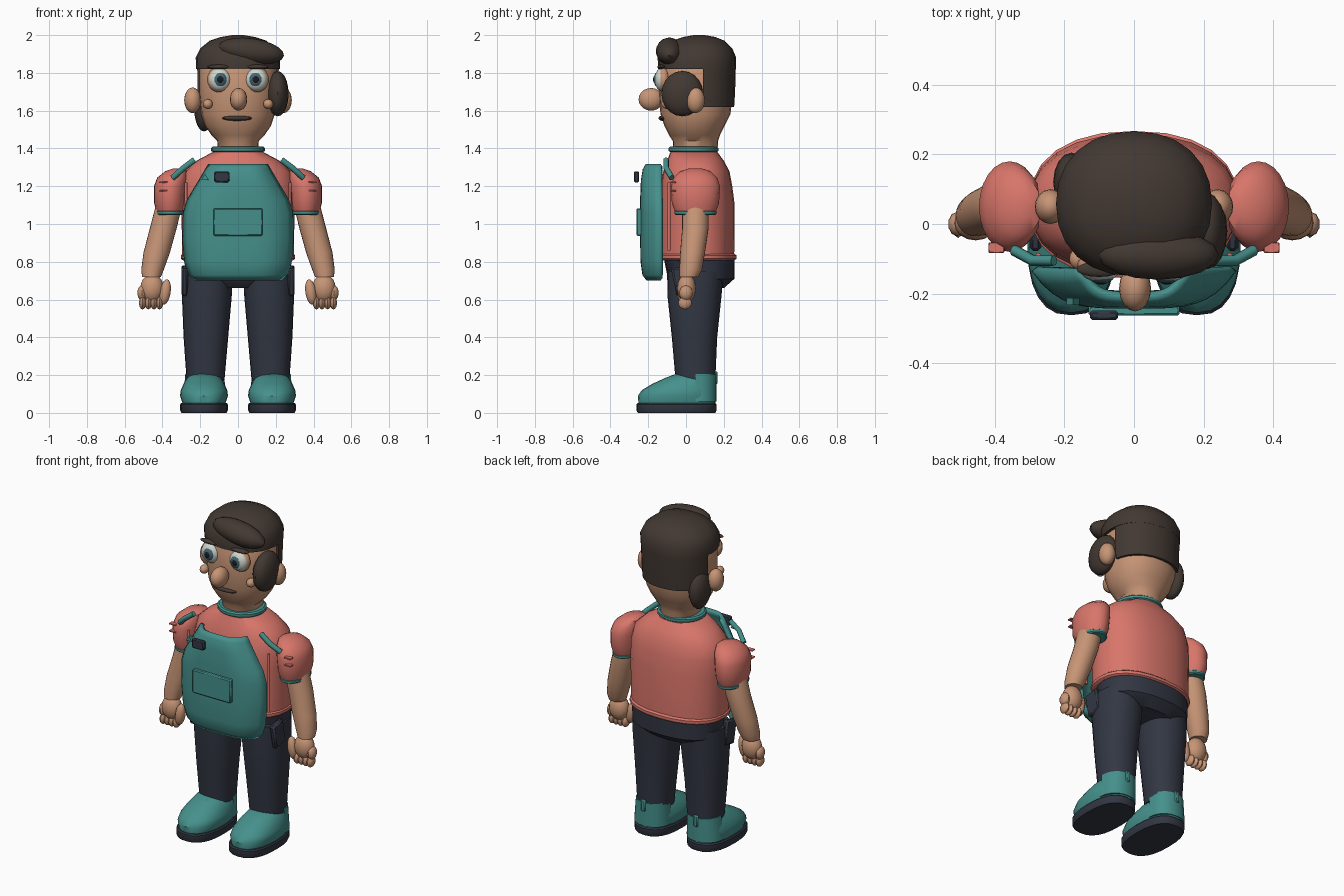
import bpy, bmesh, math
from mathutils import Matrix, Vector, Euler

if "Cube" in bpy.data.objects:
    bpy.data.objects.remove(bpy.data.objects["Cube"])


def material(name, r, g, b):
    m = bpy.data.materials.new(name)
    m.use_nodes = True
    m.diffuse_color = (r, g, b, 1)
    m.node_tree.nodes["Principled BSDF"].inputs["Base Color"].default_value = (r, g, b, 1)
    return m


SKIN = material("skin", .57, .30, .18)
HAIR = material("dark brown", .055, .04, .032)
CORAL = material("coral", .69, .18, .145)
TEAL = material("teal", .06, .28, .26)
NAVY = material("navy", .032, .038, .056)
WHITE = material("eye white", .62, .67, .62)
IRIS = material("iris blue", .06, .13, .16)
PUPIL = material("pupil black", .01, .012, .018)


def finish(bm, name, mat, angle=40):
    bmesh.ops.recalc_face_normals(bm, faces=bm.faces)
    me = bpy.data.meshes.new(name)
    bm.to_mesh(me)
    bm.free()
    me.materials.append(mat)
    ob = bpy.data.objects.new(name, me)
    bpy.context.collection.objects.link(ob)
    bpy.ops.object.select_all(action='DESELECT')
    ob.select_set(True)
    bpy.context.view_layer.objects.active = ob
    bpy.ops.object.shade_smooth_by_angle(angle=math.radians(angle))
    return ob


def ball(name, loc, size, mat, rot=(0, 0, 0), seg=16):
    bm = bmesh.new()
    mtx = Matrix.LocRotScale(Vector(loc), Euler(rot), Vector(size))
    bmesh.ops.create_uvsphere(bm, u_segments=seg, v_segments=10, radius=1, matrix=mtx)
    return finish(bm, name, mat)


def box(name, loc, size, mat, rot=(0, 0, 0), bevel=.006):
    bm = bmesh.new()
    mtx = Matrix.LocRotScale(Vector(loc), Euler(rot), Vector(size))
    bmesh.ops.create_cube(bm, size=1, matrix=mtx)
    bmesh.ops.bevel(bm, geom=bm.edges[:], offset=bevel, segments=1, affect='EDGES')
    return finish(bm, name, mat)


def loft(name, rings, mat, side=1, p=2, seg=24, cut_y=None):
    """Stack of rounded rings (z, x, y, half width, half depth), capped at both ends."""
    bm = bmesh.new()

    def bend(v):
        return math.copysign(abs(v) ** (2 / p), v)

    loops = []
    for z, cx, cy, rx, ry in rings:
        angles = [2 * math.pi * i / seg for i in range(seg)]
        loops.append([bm.verts.new((side * cx + rx * bend(math.cos(a)),
                                    cy + ry * bend(math.sin(a)), z)) for a in angles])
    for a, b in zip(loops, loops[1:]):
        for i in range(seg):
            j = (i + 1) % seg
            bm.faces.new((a[i], a[j], b[j], b[i]))
    bm.faces.new(loops[0])
    bm.faces.new(loops[-1])
    if cut_y is not None:
        bmesh.ops.bisect_plane(bm, geom=bm.verts[:] + bm.edges[:] + bm.faces[:],
                               plane_co=(0, cut_y, 0), plane_no=(0, 1, 0), clear_inner=True)
        bmesh.ops.holes_fill(bm, edges=[e for e in bm.edges if e.is_boundary])
    return finish(bm, name, mat)


def band(name, z, h, x, y, rx, ry, mat, side=1, p=2):
    t = h * .3
    return loft(name, [(z - h / 2, x, y, rx - t, ry - t), (z - h / 4, x, y, rx, ry),
                       (z + h / 4, x, y, rx, ry), (z + h / 2, x, y, rx - t, ry - t)], mat, side, p)


def rod(name, points, radius, mat):
    cu = bpy.data.curves.new(name, 'CURVE')
    cu.dimensions = '3D'
    cu.bevel_depth = radius
    cu.bevel_resolution = 1
    cu.use_fill_caps = True
    sp = cu.splines.new('POLY')
    sp.points.add(len(points) - 1)
    for pt, co in zip(sp.points, points):
        pt.co = (*co, 1)
    cu.materials.append(mat)
    ob = bpy.data.objects.new(name, cu)
    bpy.context.collection.objects.link(ob)
    bpy.ops.object.select_all(action='DESELECT')
    ob.select_set(True)
    bpy.context.view_layer.objects.active = ob
    bpy.ops.object.convert(target='MESH')


# Head and neck
loft("head", [(1.36, 0, .05, .105, .115), (1.44, 0, .05, .11, .12), (1.47, 0, .045, .14, .135),
              (1.52, 0, .045, .175, .16), (1.58, 0, .05, .195, .185), (1.68, 0, .052, .205, .195),
              (1.84, 0, .052, .205, .195), (1.92, 0, .055, .15, .15)], SKIN, p=2.2)
ball("nose", (.003, -.185, 1.66), (.046, .066, .06), SKIN)
ball("mouth", (-.005, -.122, 1.56), (.08, .024, .014), HAIR)

# Hair
loft("hair_cap", [(1.82, 0, .058, .222, .206), (1.88, 0, .058, .224, .208), (1.93, 0, .06, .2, .185),
                  (1.97, 0, .065, .15, .14), (1.99, 0, .07, .09, .085), (2.0, 0, .07, .03, .03)], HAIR, p=2.2)
loft("back_hair", [(1.62, 0, .055, .212, .2), (1.7, 0, .055, .217, .205), (1.84, 0, .058, .22, .206)],
     HAIR, p=2.2, cut_y=.09)
ball("quiff", (.07, -.088, 1.915), (.175, .072, .068), HAIR, (0, .14, 0))
ball("left_hair_tuft", (.21, -.02, 1.69), (.058, .11, .12), HAIR)
ball("right_hair_tuft", (-.18, .12, 1.61), (.052, .085, .12), HAIR)

# Torso and hips
loft("shirt", [(.81, 0, .055, .295, .2), (1.1, 0, .055, .3, .203), (1.2, 0, .055, .3, .19),
               (1.28, 0, .055, .28, .175), (1.335, 0, .05, .22, .15), (1.38, 0, .042, .135, .125)], CORAL, p=2.3)
band("shirt_hem", .825, .035, 0, .055, .302, .212, CORAL, p=2.3)
band("collar", 1.395, .03, 0, .04, .142, .132, TEAL)
loft("hips", [(.66, 0, .08, .2, .12), (.71, 0, .08, .275, .176), (.82, 0, .07, .285, .188)], NAVY, p=2.3)

# Apron: curved shell with narrowed bib
bm = bmesh.new()
COLS = 20
grid = []
for z, half, inset in [(.70, .23, .035), (.73, .262, .012), (.8, .285, .002), (.92, .295, 0), (1.06, .292, 0),
                       (1.13, .27, 0), (1.23, .21, .004), (1.29, .175, .014), (1.318, .158, .03)]:
    us = [-1 + 2 * i / COLS for i in range(COLS + 1)]
    grid.append([bm.verts.new((u * half, -.243 + inset + (.108 - inset) * abs(u) ** 4, z)) for u in us])
for a, b in zip(grid, grid[1:]):
    for i in range(COLS):
        bm.faces.new((a[i], a[i + 1], b[i + 1], b[i]))
apron = finish(bm, "apron", TEAL)
thick = apron.modifiers.new("thickness", 'SOLIDIFY')
thick.thickness = .022
box("apron_pocket", (0, -.248, 1.01), (.262, .03, .145), TEAL)
box("name_badge", (-.086, -.262, 1.25), (.08, .026, .058), NAVY)
bm = bmesh.new()
bmesh.ops.create_cone(bm, cap_ends=True, segments=3, radius1=.022, radius2=.022, depth=.02,
                      matrix=Matrix.Translation((-.175, -.222, 1.245)) @ Matrix.Rotation(math.pi / 2, 4, 'X'))
finish(bm, "bib_triangle", TEAL)

# Mirrored parts
for s, label in ((1, "left"), (-1, "right")):
    def n(part):
        return label + "_" + part

    # Face
    ball(n("ear"), (s * .24, .05, 1.655), (.045, .05, .068), SKIN)
    ball(n("cheek"), (s * .16, -.1, 1.635), (.026, .03, .026), SKIN)
    ball(n("eyelid"), (s * .098, -.118, 1.765), (.066, .036, .068), SKIN)
    ball(n("eye"), (s * .098, -.13, 1.765), (.058, .036, .06), WHITE)
    ball(n("iris"), (s * .094, -.152, 1.765), (.036, .019, .038), IRIS)
    ball(n("pupil"), (s * .094, -.163, 1.765), (.02, .011, .021), PUPIL)
    ball(n("brow"), (s * .1, -.13, 1.832), (.065, .022, .012), HAIR)

    # Sleeve and stitches
    loft(n("sleeve"), [(1.065, .36, .05, .072, .108), (1.11, .36, .05, .084, .125), (1.2, .357, .05, .088, .13),
                       (1.245, .345, .05, .083, .115), (1.28, .325, .05, .06, .08),
                       (1.295, .315, .05, .025, .03)], CORAL, s)
    band(n("sleeve_cuff"), 1.06, .024, .36, .05, .076, .112, TEAL, s)
    for z in (1.175, 1.22):
        box(n("sleeve_stitch"), (s * .395, -.068, z), (.045, .03, .008), CORAL, bevel=.002)

    # Arm and hand
    loft(n("arm"), [(1.14, .36, .05, .06, .065), (1.08, .37, .05, .07, .07), (.98, .395, .05, .071, .07),
                    (.85, .43, .035, .07, .066), (.76, .452, .025, .06, .06), (.72, .458, .015, .05, .05)], SKIN, s)
    ball(n("palm"), (s * .455, .003, .66), (.062, .05, .075), SKIN)
    for i in range(4):
        ball(n("finger"), (s * (.415 + .03 * i), -.005, .582), (.019, .035, .034), SKIN, seg=8)
    ball(n("thumb"), (s * .385, -.015, .64), (.03, .03, .068), SKIN, (0, s * -.15, 0), 10)
    ball(n("hand_knuckle"), (s * .508, 0, .635), (.026, .035, .04), SKIN, seg=10)

    # Straps and side seam
    rod(n("apron_strap"), [(s * .345, -.075, 1.245), (s * .29, -.105, 1.295), (s * .23, -.105, 1.34)], .016, TEAL)
    rod(n("side_seam"), [(s * .275, -.09, .86), (s * .275, -.09, 1.22)], .008, CORAL)

    # Leg and pocket
    loft(n("leg"), [(.17, .172, .05, .1, .105), (.4, .17, .045, .118, .12), (.62, .165, .045, .132, .143),
                    (.75, .16, .05, .13, .15)], NAVY, s, 2.2)
    box(n("pocket"), (s * .283, -.015, .7), (.034, .1, .15), NAVY, (.2, 0, 0), .01)

    # Shoe
    loft(n("sole"), [(0, .18, -.05, .12, .205), (.012, .18, -.05, .126, .212), (.045, .18, -.05, .126, .212),
                     (.052, .18, -.05, .12, .205)], NAVY, s, 2.5)
    loft(n("shoe"), [(.045, .18, -.048, .112, .203), (.09, .18, -.048, .127, .207), (.12, .18, -.038, .123, .196),
                     (.155, .18, -.008, .108, .168), (.185, .18, .025, .09, .135), (.205, .18, .05, .072, .108)],
         TEAL, s, 2.3)
    loft(n("heel_counter"), [(.06, .18, .05, .112, .112), (.205, .175, .05, .104, .112)], TEAL, s, 2.2, cut_y=.05)
    box(n("heel_tab"), (s * .18, .158, .185), (.03, .018, .07), TEAL)
    box(n("shoe_lace"), (s * .18, -.085, .187), (.05, .02, .012), TEAL, (.4, 0, 0), .003)
